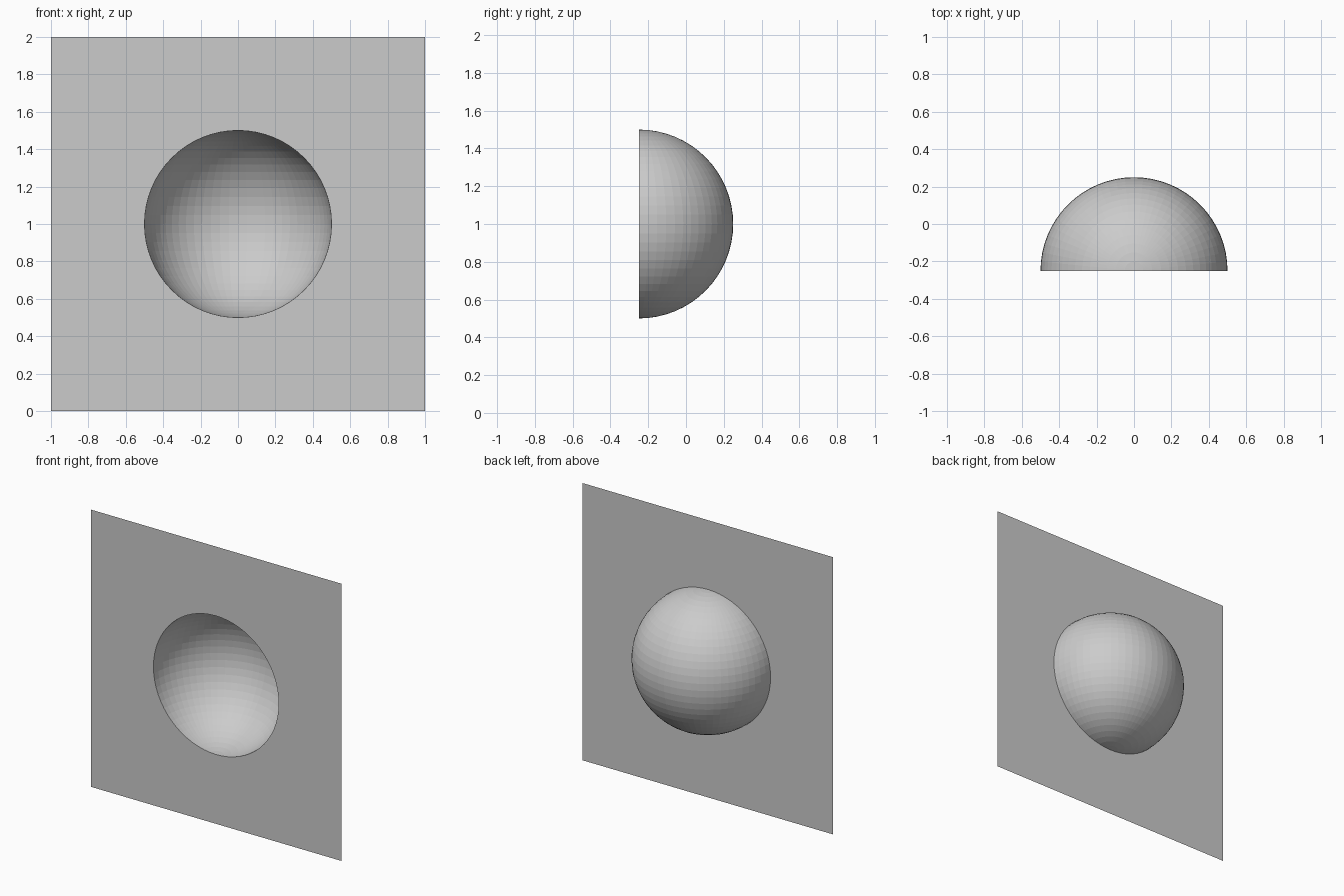
import bpy, bmesh

if "Cube" in bpy.data.objects:
    bpy.data.objects.remove(bpy.data.objects["Cube"])

R = 0.5          # dent radius
HALF = 1.0       # half width of the panel

bm = bmesh.new()

# Hemispherical dent: rear half of a sphere, facing forward
bmesh.ops.create_uvsphere(bm, u_segments=64, v_segments=32, radius=R)
front = [f for f in bm.faces if f.calc_center_median().y < 0]
bmesh.ops.delete(bm, geom=front, context='FACES')
bmesh.ops.reverse_faces(bm, faces=bm.faces[:])

# Flat panel: extrude the rim outwards to a square border
rim = [e for e in bm.edges if e.is_boundary]
ext = bmesh.ops.extrude_edge_only(bm, edges=rim)["geom"]
for v in (g for g in ext if isinstance(g, bmesh.types.BMVert)):
    v.co *= HALF / max(abs(v.co.x), abs(v.co.z))
    v.co.y = 0
bm.normal_update()
panel = [f for f in bm.faces if abs(f.calc_center_median().y) < 1e-5]
bmesh.ops.reverse_faces(bm, faces=[f for f in panel if f.normal.y > 0])

mesh = bpy.data.meshes.new("dented_panel")
bm.to_mesh(mesh)
bm.free()
obj = bpy.data.objects.new("dented_panel", mesh)
obj.location = (0, -0.25, 1)
bpy.context.collection.objects.link(obj)
